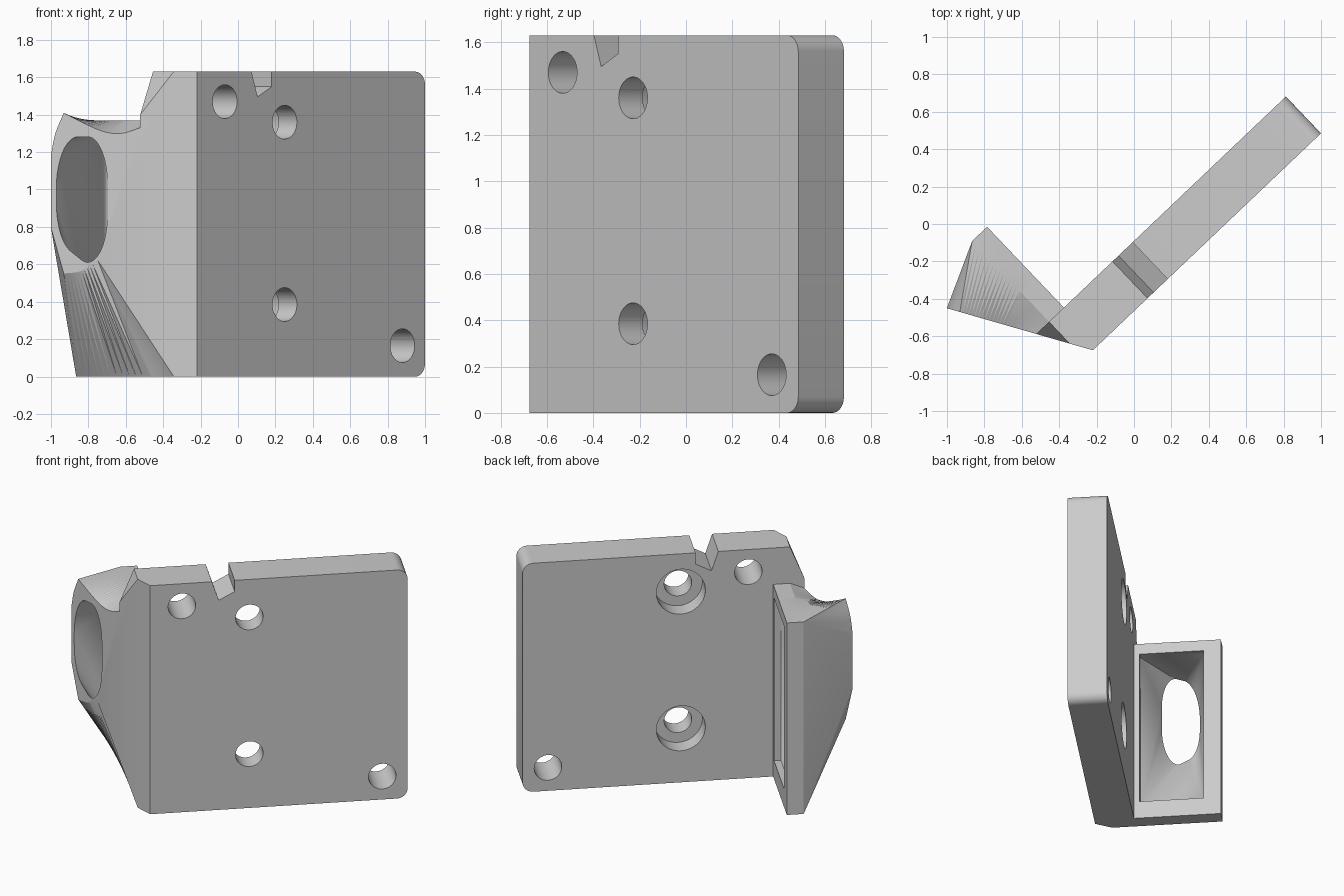
import bpy, bmesh, math
from mathutils import Matrix, Vector

cube = bpy.data.objects.get("Cube")
if cube:
    bpy.data.objects.remove(cube, do_unlink=True)

# Plate frame: s along the plate, t through its thickness, z up
ANGLE = math.atan2(1.16, 1.22)
FRAME = Matrix.Translation((-0.22, -0.675, 0)) @ Matrix.Rotation(ANGLE, 4, 'Z')
LENGTH, THICK, HEIGHT = 1.683, 0.272, 1.63
REAR, FLANGE = -0.065, 0.045        # flange back and front along s
SLANT = Vector((-0.506, 0.863, 0))  # direction of the slanted end face
K0 = -REAR / 0.506                  # where the slant meets the plate end
T0 = 0.863 * K0

grey = bpy.data.materials.new("light_grey")
grey.use_nodes = True
grey.diffuse_color = (0.6, 0.6, 0.6, 1)
grey.node_tree.nodes["Principled BSDF"].inputs["Base Color"].default_value = (0.6, 0.6, 0.6, 1)


def finish(bm, name, helper=False):
    bmesh.ops.recalc_face_normals(bm, faces=bm.faces)
    bm.transform(FRAME)
    mesh = bpy.data.meshes.new(name)
    bm.to_mesh(mesh)
    bm.free()
    mesh.materials.append(grey)
    obj = bpy.data.objects.new(name, mesh)
    bpy.context.collection.objects.link(obj)
    obj.hide_render = helper
    return obj


def prism(points, offset):
    """Extrude a planar outline by an offset vector."""
    bm = bmesh.new()
    face = bm.faces.new([bm.verts.new(p) for p in points])
    new = bmesh.ops.extrude_face_region(bm, geom=[face])["geom"]
    bmesh.ops.translate(bm, vec=offset, verts=[v for v in new if isinstance(v, bmesh.types.BMVert)])
    return bm


def hull(points):
    bm = bmesh.new()
    for p in points:
        bm.verts.new(p)
    out = bmesh.ops.convex_hull(bm, input=bm.verts)
    loose = [v for v in bm.verts if not v.link_faces]
    bmesh.ops.delete(bm, geom=loose, context='VERTS')
    return bm


def boolean(target, other, operation):
    mod = target.modifiers.new(operation, 'BOOLEAN')
    mod.operation, mod.solver, mod.object = operation, 'EXACT', other
    bpy.context.view_layer.update()
    result = bpy.data.meshes.new_from_object(
        target.evaluated_get(bpy.context.evaluated_depsgraph_get()))
    target.modifiers.clear()
    target.data = result
    bpy.data.objects.remove(other, do_unlink=True)


def bore(s, z, radius, start, end):
    """Round cutter through the plate thickness."""
    ring = [(s + radius * math.cos(a * math.tau / 48), start,
             z + radius * math.sin(a * math.tau / 48)) for a in range(48)]
    return finish(prism(ring, (0, end - start, 0)), "bore_cutter", True)


def smooth_chain(points, steps=6):
    """Catmull-Rom curve through points of any dimension."""
    pts = [Vector(p) for p in points]
    pts = [2 * pts[0] - pts[1]] + pts + [2 * pts[-1] - pts[-2]]
    out = []
    for a, b, c, d in zip(pts, pts[1:], pts[2:], pts[3:]):
        for i in range(steps):
            f = i / steps
            out.append(0.5 * (2 * b + (c - a) * f + (2 * a - 5 * b + 4 * c - d) * f * f
                              + (3 * b - a - 3 * c + d) * f ** 3))
    return out + [pts[-2]]


# Mounting plate with two rounded corners and a slanted end
bm = prism([(0, 0, 0), (LENGTH, 0, 0), (LENGTH, THICK, 0), (REAR, THICK, 0), (REAR, T0, 0)],
           (0, 0, HEIGHT))
corners = [e for e in bm.edges if all(v.co.x > LENGTH - 0.01 for v in e.verts)
           and abs(e.verts[0].co.z - e.verts[1].co.z) < 0.01]
bmesh.ops.bevel(bm, geom=corners, offset=0.07, segments=8, profile=0.5, affect='EDGES')
plate = finish(bm, "bracket_with_nozzle")

# Nozzle outline: slanted face (k, z) paired with flange back (t, z)
TOP, OUT = 1.37, 0.868
bottom = [(0.55, 0.62, 0.3, 0), (0.64, 0.565, 0.6, 0), (0.74, 0.55, OUT, 0)]
lower_arc = [(0.74, 0.55, OUT, 0), (0.775, 0.67, OUT, 0), (0.812, 0.8, OUT, 0)]
upper_arc = [(0.812, 1.18, OUT, TOP), (0.787, 1.3, OUT, TOP), (0.74, 1.41, OUT, TOP)]
saddle = [(0.74, 1.41, OUT, TOP), (0.64, 1.36, 0.7, TOP), (0.52, 1.31, 0.55, TOP),
          (0.42, 1.3, 0.4, TOP), (0.315, 1.33, THICK, TOP)]
outline = [Vector((K0, 0, T0, 0))]
for chain in (bottom, lower_arc, upper_arc, saddle):
    outline += smooth_chain(chain)
outline += [Vector((0.315, 1.4, THICK, HEIGHT)), Vector((K0, HEIGHT, T0, HEIGHT))]

# Loft the nozzle body through slanted face, flange back and flange front
bm = bmesh.new()
known = {}


def vert(p):
    key = tuple(round(c, 4) for c in p)
    if key not in known:
        known[key] = bm.verts.new(p)
    return known[key]


def face(verts):
    unique = list(dict.fromkeys(verts))
    if len(unique) > 2 and not bm.faces.get(unique):
        bm.faces.new(unique)


rings = [[vert(SLANT * k + Vector((0, 0, z))) for k, z, t, h in outline],
         [vert((REAR, t, h)) for k, z, t, h in outline],
         [vert((FLANGE, t, h)) for k, z, t, h in outline]]
for ra, rb in zip(rings, rings[1:]):
    for i in range(len(outline)):
        j = (i + 1) % len(outline)
        face([ra[i], ra[j], rb[j], rb[i]])
face(rings[0])
face(rings[-1])
bmesh.ops.triangulate(bm, faces=[f for f in bm.faces if len(f.verts) == 4])
nozzle = finish(bm, "nozzle_body")
boolean(plate, nozzle, 'UNION')

# Funnel cavity from the rectangular inlet to the oval outlet
funnel = [(s, t, z) for s in (0.06, 0.0) for t in (0.31, 0.75) for z in (0.13, 1.29)]
for a in range(64):
    c, s = math.cos(a * math.tau / 64), math.sin(a * math.tau / 64)
    p = SLANT * (0.648 + 0.1275 * c) + Vector((0, 0, 0.985 + 0.295 * s))
    funnel += [p, p + Vector((-0.03, 0, 0))]
boolean(plate, finish(hull(funnel), "funnel_cutter", True), 'DIFFERENCE')

# Screw holes, two of them counterbored from the back
for s, z in ((0.207, 1.47), (0.648, 1.36), (0.648, 0.385), (1.517, 0.165)):
    boolean(plate, bore(s, z, 0.09, -0.1, THICK + 0.1), 'DIFFERENCE')
for z in (1.36, 0.385):
    boolean(plate, bore(0.648, z, 0.16, THICK - 0.13, THICK + 0.1), 'DIFFERENCE')

# Notch in the top edge
notch = [(0.39, 1.67), (0.448, 1.495), (0.552, 1.55), (0.552, 1.67)]
bm = prism([(s, -0.1, z) for s, z in notch], (0, THICK + 0.2, 0))
boolean(plate, finish(bm, "notch_cutter", True), 'DIFFERENCE')

bpy.ops.object.select_all(action='DESELECT')
plate.select_set(True)
bpy.context.view_layer.objects.active = plate
bpy.ops.object.shade_smooth_by_angle(angle=math.radians(20))
